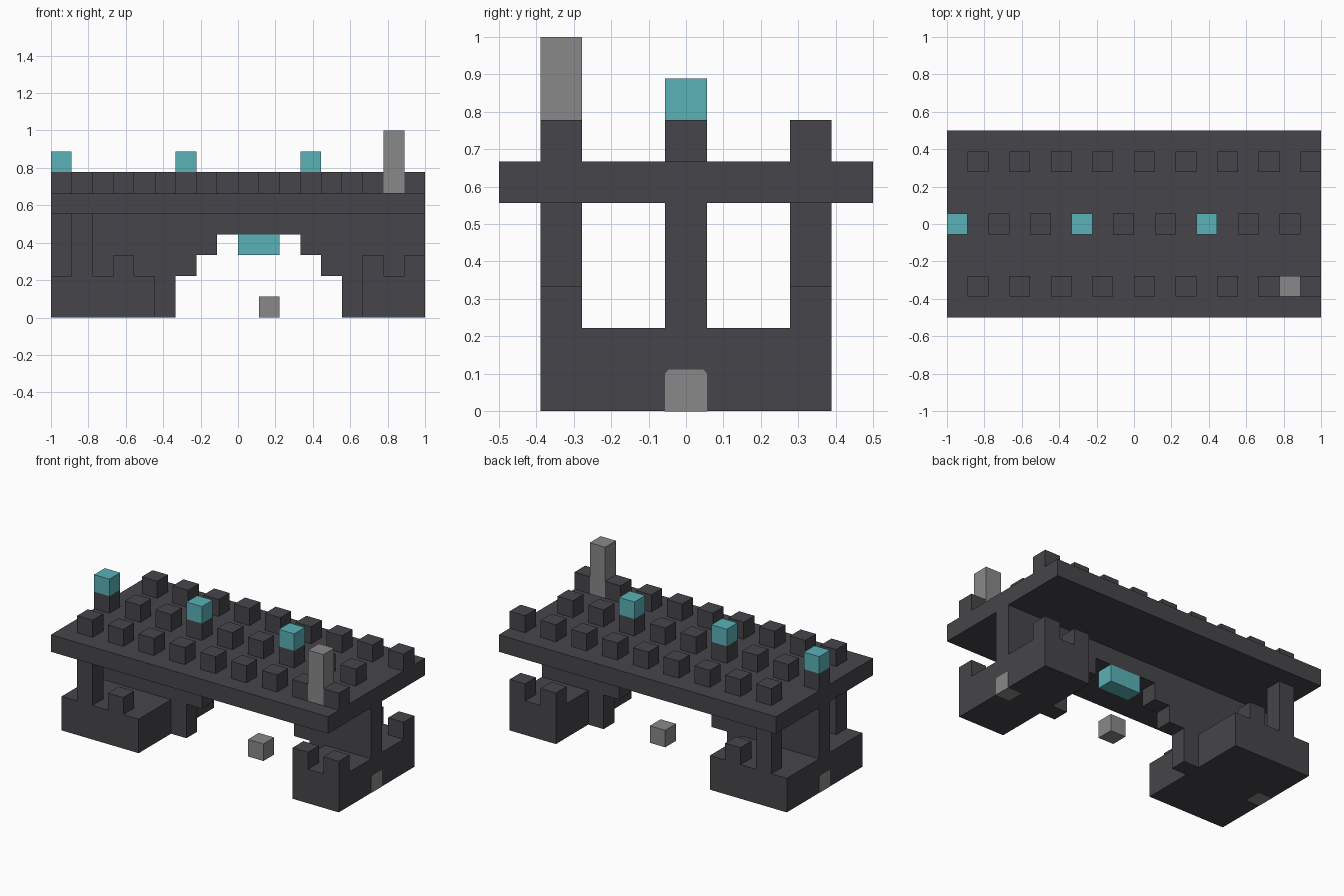
import bpy, bmesh
from mathutils import Matrix, Vector

cube = bpy.data.objects.get("Cube")
if cube:
    bpy.data.objects.remove(cube, do_unlink=True)

U = 1 / 9  # size of one block


def material(name, rgb):
    mat = bpy.data.materials.new(name)
    mat.use_nodes = True
    color = (*rgb, 1)
    mat.diffuse_color = color
    mat.node_tree.nodes["Principled BSDF"].inputs["Base Color"].default_value = color
    return mat


dark = material("dark stone", (0.061, 0.0595, 0.068))
grey = material("grey stone", (0.25, 0.25, 0.25))
teal = material("teal lamp", (0.10, 0.445, 0.475))


def finish(name, bm, mat):
    bmesh.ops.recalc_face_normals(bm, faces=bm.faces)
    mesh = bpy.data.meshes.new(name)
    bm.to_mesh(mesh)
    bm.free()
    mesh.materials.append(mat)
    obj = bpy.data.objects.new(name, mesh)
    bpy.context.collection.objects.link(obj)
    return obj


def block(name, mat, x, y, z):
    """Box from (low, high) ranges given in block units."""
    low, high = (Vector(c) * U for c in zip(x, y, z))
    bm = bmesh.new()
    bmesh.ops.create_cube(bm, size=1, matrix=Matrix.Translation((low + high) / 2)
                          @ Matrix.Diagonal((*(high - low), 1)))
    return finish(name, bm, mat)


def prism(name, mat, points, start, depth):
    """Extrude a closed outline of 3D points, in block units."""
    bm = bmesh.new()
    face = bm.faces.new([bm.verts.new((Vector(p) + Vector(start)) * U) for p in points])
    new = bmesh.ops.extrude_face_region(bm, geom=[face])["geom"]
    verts = [v for v in new if isinstance(v, bmesh.types.BMVert)]
    bmesh.ops.translate(bm, vec=Vector(depth) * U, verts=verts)
    return finish(name, bm, mat)


def cell(a):
    return (a, a + 1)


MID, FRONT, BACK = cell(-0.5), cell(-3.5), cell(2.5)

# Deck slab
block("deck", dark, (-9, 9), (-4.5, 4.5), (5, 6))

# Deck studs in three rows
for i in range(9):
    for row, y in (("front", FRONT), ("back", BACK)):
        block(f"{row}_stud", dark, cell(2 * i - 8), y, (6, 7))
    block("middle_stud", dark, cell(2 * i - 9), MID, (6, 7))

# Lamps on the middle row and the tall chimney
for x in (-9, -3, 3):
    block("lamp", teal, cell(x), MID, (7, 8))
block("chimney", grey, (7, 8), FRONT, (6, 9))

# Stepped arch wall along the middle: left half outline, mirrored about x = 1
half = [(-10, 2), (-5, 2), (-5, 0), (-4, 0), (-4, 2), (-3, 2),
        (-3, 3), (-2, 3), (-2, 4)]
outline = [(x + 1, z) for x, z in half] + [(1 - x, z) for x, z in reversed(half)]
outline = [(min(x, 9), 0, z) for x, z in outline] + [(9, 0, 5), (-9, 0, 5)]
prism("arch_wall", dark, outline, (0, -0.5, 0), (0, 1, 0))

# Keystone lamp and loose block under the arch
block("keystone_lamp", teal, (0, 2), MID, (3, 4))
block("loose_block", grey, (1, 2), MID, (0, 1))

# Pier bases
block("right_base", dark, (-9, -4), (-3.5, 3.5), (0, 2))
block("left_base", dark, (6, 9), (-3.5, 3.5), (0, 2))

# Columns and low posts on the bases
for y in (FRONT, BACK):
    block("column", dark, (-8, -7), y, (2, 5))
    for x in (-6, 6, 8):
        block("post", dark, cell(x), y, (2, 3))

# Small doors set into both ends, with their undersides
door = [(0, -0.5, 0), (0, 0.5, 0), (0, 0.5, 0.9), (0, 0.42, 1), (0, -0.42, 1), (0, -0.5, 0.9)]
for side in (-1, 1):
    prism("end_door", grey, door, (side * 8.99, 0, 0), (side * 0.02, 0, 0))
    block("door_underside", grey, sorted((side * 8.1, side * 9)), MID, (-0.01, 0.01))
